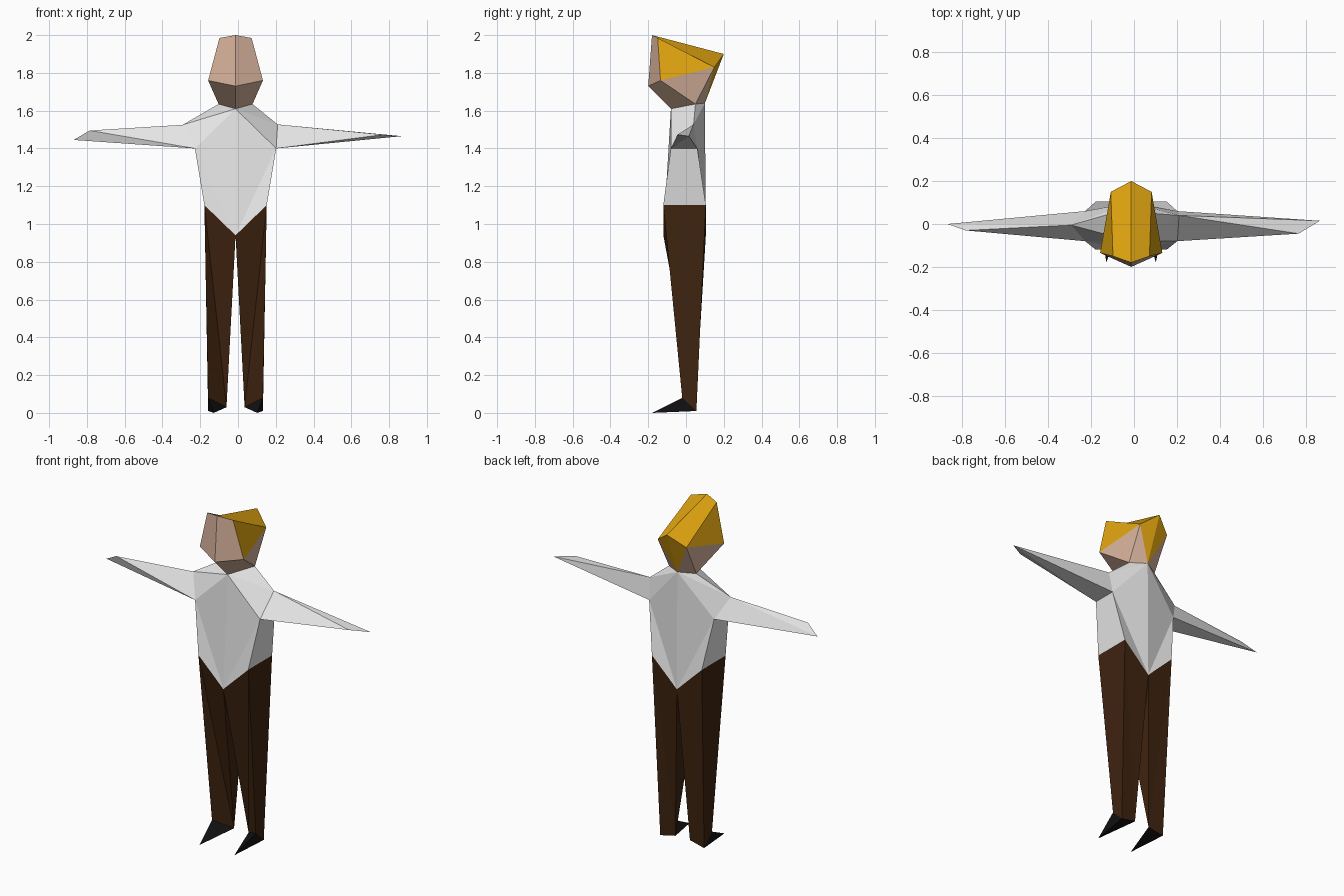
import bpy
import bmesh

if "Cube" in bpy.data.objects:
    bpy.data.objects.remove(bpy.data.objects["Cube"], do_unlink=True)

BODY_X = -0.013  # body centre line


def make_material(name, colour):
    mat = bpy.data.materials.new(name)
    mat.use_nodes = True
    mat.diffuse_color = (*colour, 1)
    shader = mat.node_tree.nodes["Principled BSDF"]
    shader.inputs["Base Color"].default_value = (*colour, 1)
    shader.inputs["Roughness"].default_value = 0.9
    return mat


skin = make_material("skin", (0.68, 0.45, 0.33))
hair = make_material("golden_hair", (0.74, 0.37, 0.005))
shirt = make_material("white_shirt", (0.8, 0.8, 0.8))
trousers = make_material("brown_trousers", (0.05, 0.017, 0.005))
shoe = make_material("black_shoe", (0.006, 0.006, 0.006))

# Landmarks of the left half, measured from the centre line
LANDMARKS = {
    # head
    "crown": (0, -0.18, 2.0),
    "temple": (0.085, -0.15, 1.985),
    "mouth": (0, -0.2, 1.73),
    "cheek": (0.145, -0.135, 1.76),
    "tuft": (0, 0.2, 1.9),
    "back_corner": (0.095, 0.15, 1.83),
    "throat": (0, -0.08, 1.61),
    "neck": (0.09, 0.05, 1.635),
    "nape": (0, 0.1, 1.64),
    # torso
    "armpit_front": (0.215, -0.08, 1.4),
    "armpit_back": (0.215, 0.06, 1.4),
    "hip_front": (0.165, -0.12, 1.1),
    "hip_back": (0.165, 0.105, 1.1),
    "crotch_front": (0, -0.12, 0.94),
    "crotch_back": (0, 0.105, 0.94),
    # leg and foot
    "ankle": (0.145, -0.02, 0.08),
    "heel": (0.145, 0.055, 0.01),
    "instep": (0.048, 0.05, 0.03),
    "toe": (0.115, -0.18, 0),
}

# The two arms are posed differently
ARMS = {
    1: {"shoulder": (0.223, 0.04, 1.527),
        "thumb": (0.78, -0.045, 1.473),
        "hand": (0.88, 0.015, 1.465)},
    -1: {"shoulder": (0.28, -0.005, 1.525),
         "thumb": (0.772, -0.03, 1.495),
         "hand": (0.857, 0.0, 1.445)},
}


def point(name, side):
    x, y, z = LANDMARKS.get(name) or ARMS[side][name]
    return (BODY_X + side * x, y, z)


def build(name, groups, sides=(1, -1)):
    """Make one flat-shaded object from named faces, repeated for each side."""
    bm = bmesh.new()
    mesh = bpy.data.meshes.new(name)
    for slot, (mat, faces) in enumerate(groups):
        mesh.materials.append(mat)
        for side in sides:
            for corners in faces:
                verts = [bm.verts.new(point(c, side)) for c in corners.split()]
                bm.faces.new(verts).material_index = slot
    bmesh.ops.remove_doubles(bm, verts=bm.verts, dist=0.0001)
    bmesh.ops.recalc_face_normals(bm, faces=bm.faces)
    bm.to_mesh(mesh)
    bm.free()
    obj = bpy.data.objects.new(name, mesh)
    bpy.context.collection.objects.link(obj)
    return obj


# Head with hair as the upper and rear faces
build("head", [
    (skin, ["crown temple cheek mouth",
            "mouth cheek neck throat",
            "cheek back_corner neck",
            "back_corner nape neck"]),
    (hair, ["crown tuft back_corner temple",
            "temple back_corner cheek",
            "tuft nape back_corner"]),
])

# Shirt body
build("torso", [
    (shirt, ["throat armpit_front crotch_front",
             "armpit_front hip_front crotch_front",
             "throat neck shoulder",
             "throat shoulder armpit_front",
             "neck nape shoulder",
             "nape armpit_back shoulder",
             "nape crotch_back armpit_back",
             "armpit_back crotch_back hip_back",
             "armpit_front armpit_back hip_back hip_front"]),
])

# Sleeves, tapering to a wedge
build("left_arm", [
    (shirt, ["armpit_front thumb hand",
             "armpit_front hand armpit_back",
             "shoulder hand thumb",
             "shoulder thumb armpit_front",
             "shoulder armpit_back hand"]),
], sides=(1,))
build("right_arm", [
    (shirt, ["shoulder thumb armpit_front",
             "thumb hand armpit_front",
             "armpit_front hand armpit_back",
             "shoulder armpit_back hand",
             "shoulder hand thumb"]),
], sides=(-1,))

# Legs and pointed shoes
for label, side in (("left", 1), ("right", -1)):
    build(label + "_leg", [
        (trousers, ["hip_front hip_back heel ankle",
                    "hip_front ankle instep",
                    "hip_front instep crotch_front",
                    "hip_back crotch_back instep",
                    "hip_back instep heel",
                    "crotch_front instep crotch_back"]),
    ], sides=(side,))
    build(label + "_shoe", [
        (shoe, ["ankle toe heel",
                "ankle instep toe",
                "toe instep heel",
                "ankle heel instep"]),
    ], sides=(side,))
